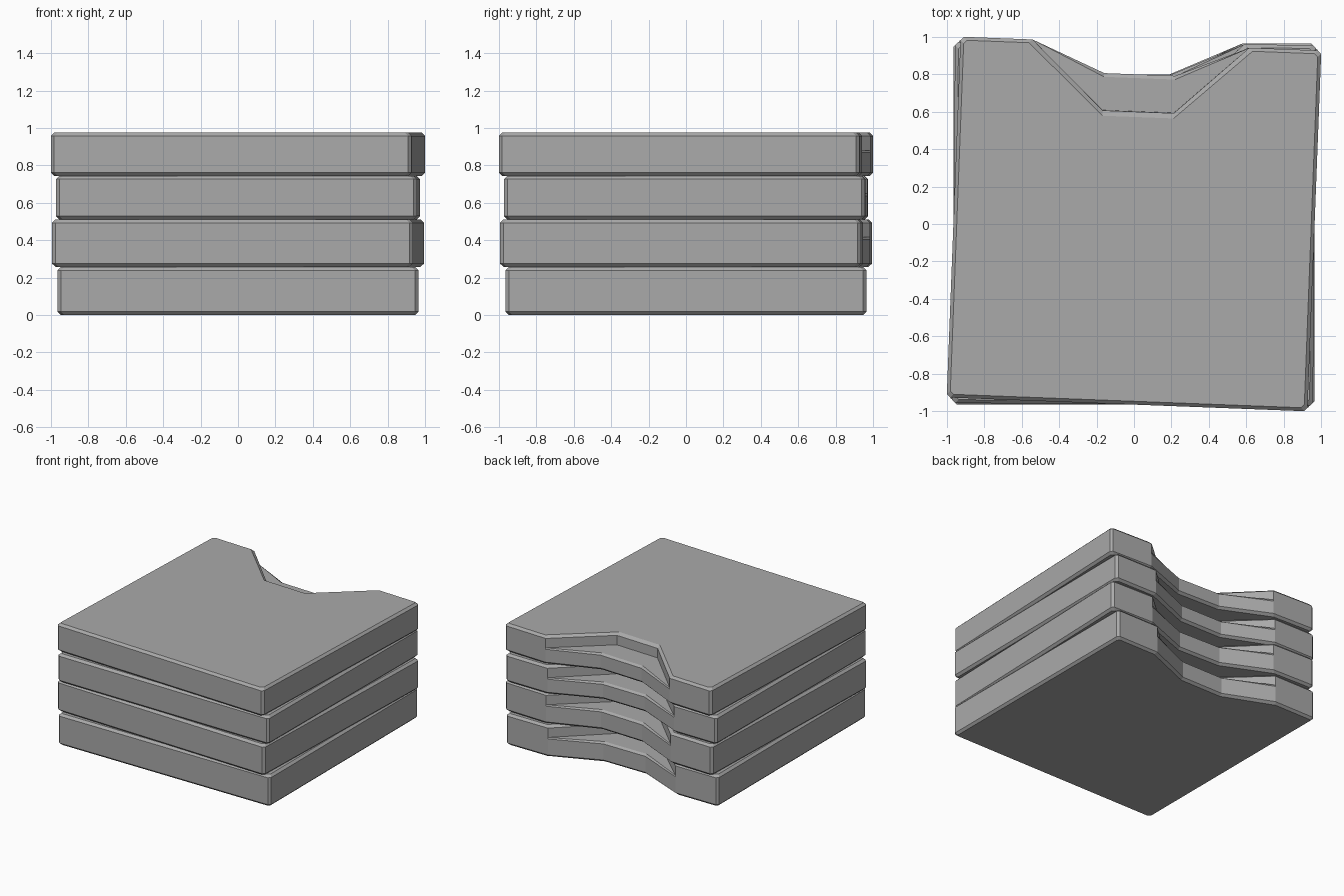
import bpy, bmesh, math

cube = bpy.data.objects.get("Cube")
if cube:
    bpy.data.objects.remove(cube, do_unlink=True)

# Single grey material
grey = bpy.data.materials.new("plain_grey")
grey.use_nodes = True
colour = (0.4, 0.4, 0.4, 1)
grey.diffuse_color = colour
grey.node_tree.nodes["Principled BSDF"].inputs["Base Color"].default_value = colour

HALF = 0.965     # half width of a slab
BEVEL = 0.018    # edge chamfer
LEDGE = 0.095    # depth of the step below the slab top


def outline(inset, notch_y):
    """Square with clipped corners and a trapezoid notch in the back edge."""
    h = HALF - inset
    c = h - BEVEL
    right = [(c, -h), (h, -c), (h, c), (c, h), (0.58 + inset, h), (0.19, notch_y)]
    return right + [(-x, y) for x, y in reversed(right)]


def make_slab(name, z, height, turn):
    """Loft stacked outlines; the notch deepens above the ledge."""
    top = z + height
    ledge = top - LEDGE
    levels = [
        (z, BEVEL, 0.78),
        (z + BEVEL, 0, 0.80),
        (ledge - 0.012, 0, 0.80),
        (ledge, 0, 0.78),
        (ledge, 0, 0.602),
        (top - BEVEL, 0, 0.60),
        (top, BEVEL, 0.572),
    ]
    bm = bmesh.new()
    rings = [[bm.verts.new((x, y, level)) for x, y in outline(inset, notch)]
             for level, inset, notch in levels]
    for low, high in zip(rings, rings[1:]):
        for i in range(len(low)):
            j = (i + 1) % len(low)
            bm.faces.new((low[i], low[j], high[j], high[i]))
    bm.faces.new(rings[0][::-1])
    bm.faces.new(rings[-1])
    bmesh.ops.remove_doubles(bm, verts=bm.verts, dist=0.0001)
    bmesh.ops.recalc_face_normals(bm, faces=bm.faces)
    mesh = bpy.data.meshes.new(name)
    bm.to_mesh(mesh)
    bm.free()
    mesh.materials.append(grey)
    slab = bpy.data.objects.new(name, mesh)
    slab.rotation_euler.z = math.radians(turn)
    bpy.context.collection.objects.link(slab)


# Loosely stacked slabs, each turned a little
make_slab("bottom_slab", 0.0, 0.257, 0)
make_slab("lower_middle_slab", 0.257, 0.254, -1.8)
make_slab("upper_middle_slab", 0.511, 0.233, -0.5)
make_slab("top_slab", 0.744, 0.231, -2.2)
